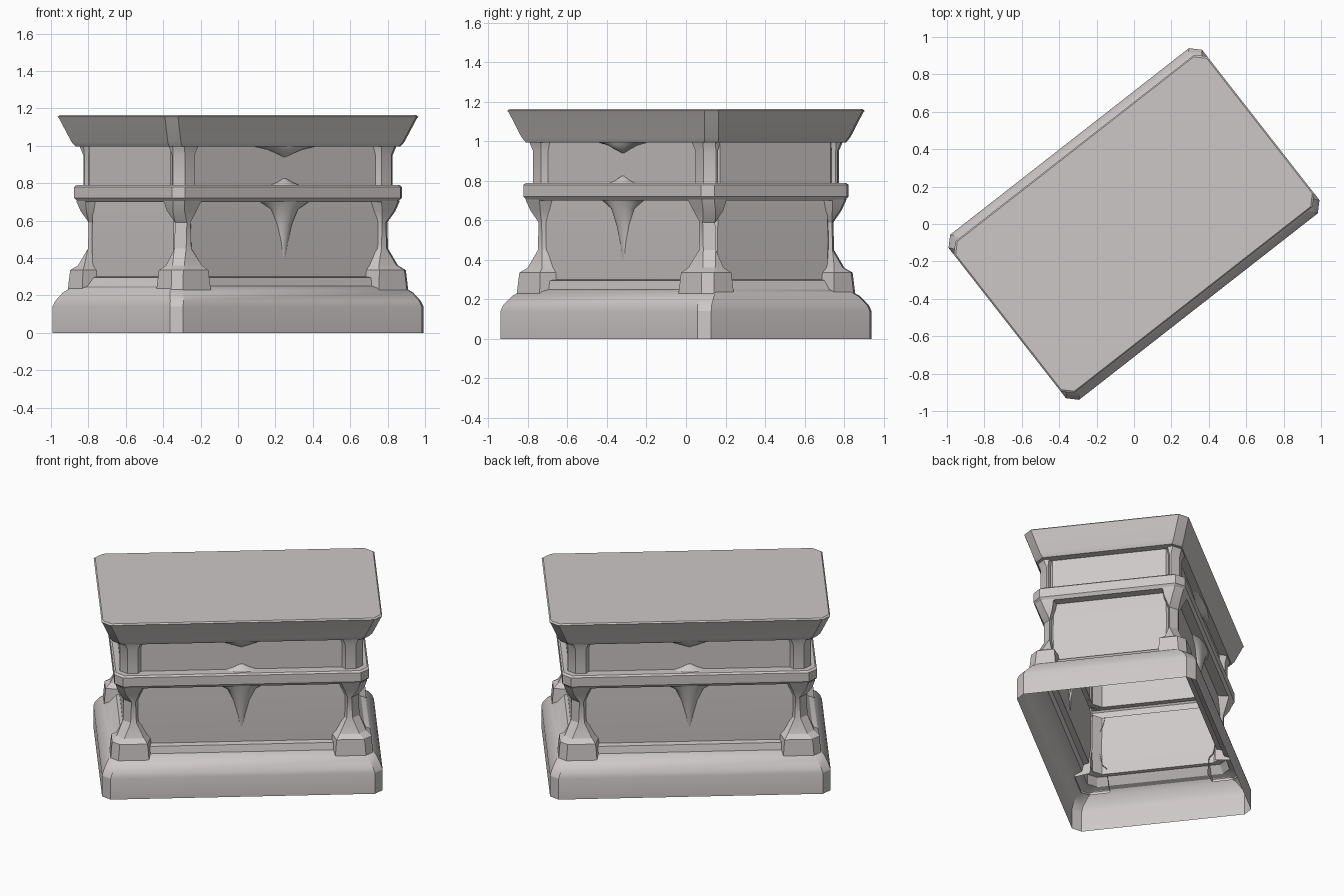
import bpy
import bmesh
import math

if "Cube" in bpy.data.objects:
    bpy.data.objects.remove(bpy.data.objects["Cube"], do_unlink=True)

TURN = math.radians(38)

stone = bpy.data.materials.new("pale_stone")
stone.use_nodes = True
COLOUR = (0.61, 0.575, 0.57, 1)
stone.diffuse_color = COLOUR
bsdf = stone.node_tree.nodes["Principled BSDF"]
bsdf.inputs["Base Color"].default_value = COLOUR
bsdf.inputs["Roughness"].default_value = 0.8


def loft(name, rings, closed=True, cap=False, mirror=(False, False), angle=25):
    """Skin a stack of point rings, each listed counter-clockwise from above."""
    bm = bmesh.new()
    rows = [[bm.verts.new(p) for p in ring] for ring in rings]
    n = len(rows[0])
    for low, high in zip(rows, rows[1:]):
        for i in range(n if closed else n - 1):
            j = (i + 1) % n
            bm.faces.new((low[i], low[j], high[j], high[i]))
    if cap:
        bm.faces.new(rows[-1])
    mesh = bpy.data.meshes.new(name)
    bm.to_mesh(mesh)
    bm.free()
    mesh.materials.append(stone)
    obj = bpy.data.objects.new(name, mesh)
    bpy.context.collection.objects.link(obj)
    obj.rotation_euler.z = TURN
    if any(mirror):
        mod = obj.modifiers.new("mirror", 'MIRROR')
        mod.use_axis = (mirror[0], mirror[1], False)
        mod.use_mirror_merge = False
    bpy.ops.object.select_all(action='DESELECT')
    obj.select_set(True)
    bpy.context.view_layer.objects.active = obj
    bpy.ops.object.shade_smooth_by_angle(angle=math.radians(angle))
    return obj


def block(name, profile, chamfer=0.05, cap=False):
    """Rectangle with cut corners following (half length, half width, z)."""
    rings = []
    for a, b, z in profile:
        c = chamfer
        rings.append([(a, -b + c, z), (a, b - c, z), (a - c, b, z), (-a + c, b, z),
                      (-a, b - c, z), (-a, -b + c, z), (-a + c, -b, z), (a - c, -b, z)])
    loft(name, rings, cap=cap)


def corner(name, core, profile, chamfer=0.045):
    """Four corner posts wrapped round a core: (outer x, outer y, inner x, inner y, z)."""
    cx, cy = core
    rings = [[(cx, iy - 0.01, z), (ox, iy, z), (ox, oy - chamfer, z),
              (ox - chamfer, oy, z), (ix, oy, z), (ix - 0.025, cy, z)]
             for ox, oy, ix, iy, z in profile]
    loft(name, rings, closed=False, mirror=(True, True))


def corbel(name, wall, profile, steps=12):
    """Half-round bracket on both long walls: (radius, depth, z)."""
    rings = []
    for r, d, z in profile:
        turns = [math.pi * (1 + i / steps) for i in range(steps + 1)]
        rings.append([(r * math.cos(t), -wall + d * math.sin(t), z) for t in turns])
    loft(name, rings, closed=False, mirror=(False, True), angle=60)


# Plinth, hollow underneath
block("base", [(0.86, 0.56, 0), (0.86, 0.56, 0.14), (0.85, 0.55, 0.17), (0.825, 0.515, 0.215),
               (0.80, 0.48, 0.24), (0.77, 0.445, 0.25), (0.73, 0.435, 0.295), (0.71, 0.40, 0.30)])

# Recessed main walls and the posts that flare into feet and brackets
block("main_walls", [(0.71, 0.40, 0.30), (0.715, 0.405, 0.5), (0.71, 0.40, 0.70)])
corner("corner_posts", (0.70, 0.39),
       [(0.805, 0.495, 0.57, 0.32, 0.22), (0.795, 0.485, 0.58, 0.33, 0.335),
        (0.765, 0.455, 0.60, 0.355, 0.36), (0.725, 0.42, 0.645, 0.375, 0.45),
        (0.72, 0.42, 0.65, 0.375, 0.59), (0.755, 0.445, 0.63, 0.35, 0.65),
        (0.77, 0.465, 0.61, 0.34, 0.705)])

# Moulding between the two storeys
block("middle_band", [(0.71, 0.40, 0.70), (0.765, 0.46, 0.70), (0.78, 0.475, 0.72),
                      (0.78, 0.475, 0.78), (0.77, 0.465, 0.79), (0.735, 0.405, 0.79)])

# Upper storey
block("frieze_walls", [(0.735, 0.405, 0.79), (0.735, 0.405, 1.0)])
corner("frieze_posts", (0.725, 0.395),
       [(0.745, 0.435, 0.635, 0.38, 0.785), (0.745, 0.435, 0.635, 0.38, 0.95),
        (0.76, 0.45, 0.62, 0.37, 1.0)])

# Top slab with sloping edges
block("top_slab", [(0.735, 0.405, 0.995), (0.785, 0.455, 0.995), (0.803, 0.468, 1.02),
                   (0.852, 0.508, 1.14), (0.86, 0.515, 1.155), (0.852, 0.508, 1.163)], cap=True)

# Carved brackets in the middle of the long sides
corbel("main_corbel", 0.395, [(0.006, 0.003, 0.36), (0.025, 0.018, 0.48), (0.05, 0.035, 0.58),
                              (0.09, 0.05, 0.66), (0.17, 0.06, 0.702)])
corbel("frieze_corbel", 0.40, [(0.01, 0.005, 0.94), (0.06, 0.03, 0.96),
                               (0.12, 0.045, 0.98), (0.22, 0.05, 0.998)])
corbel("frieze_boss", 0.40, [(0.10, 0.05, 0.788), (0.05, 0.035, 0.805), (0.01, 0.008, 0.825)])
